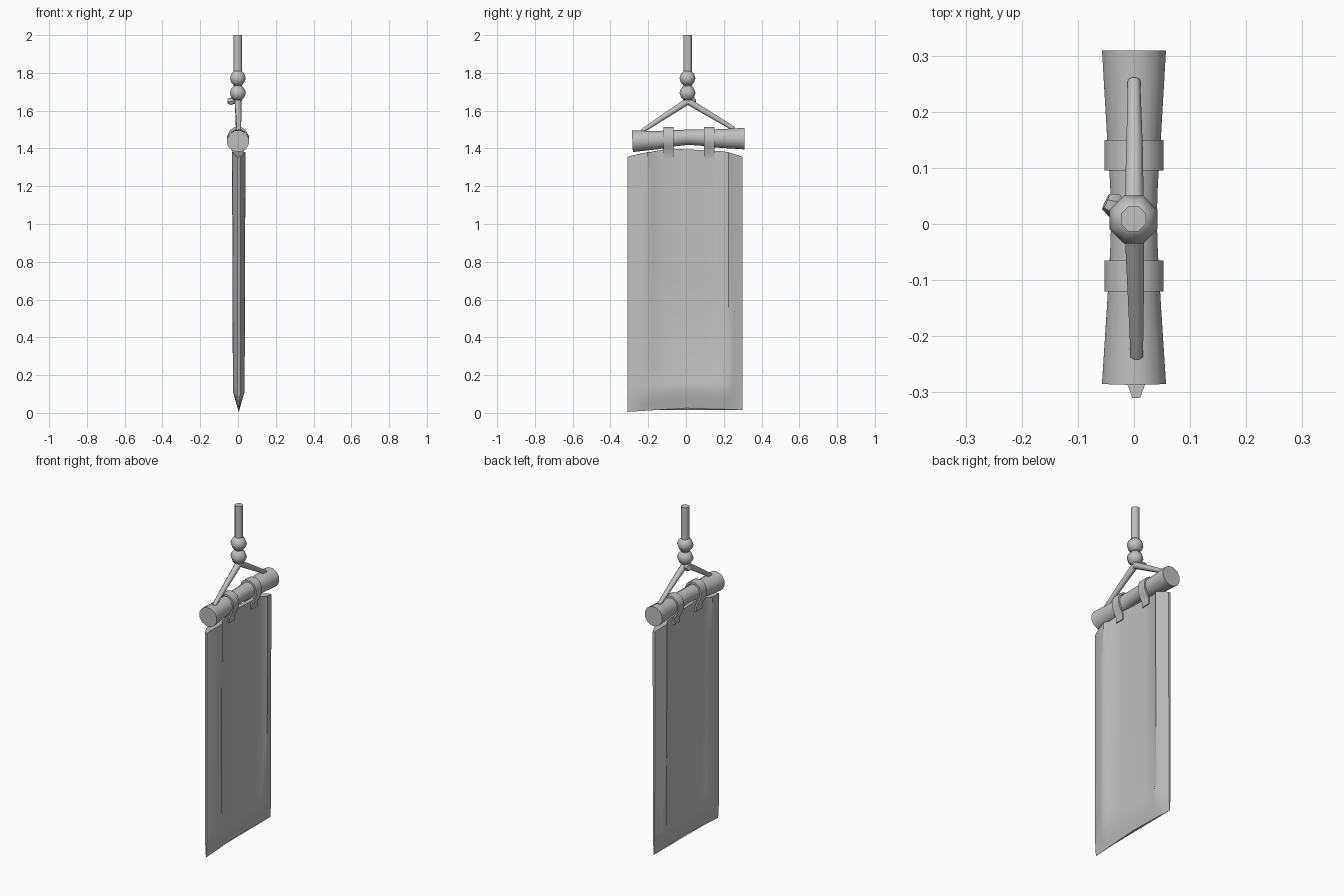
import bpy
import math
from mathutils import Vector

default = bpy.data.objects.get("Cube")
if default:
    bpy.data.objects.remove(default, do_unlink=True)

# One plain grey for everything
grey = bpy.data.materials.new("plain grey")
grey.use_nodes = True
GREY = (0.53, 0.53, 0.53, 1)
grey.diffuse_color = GREY
grey.node_tree.nodes["Principled BSDF"].inputs["Base Color"].default_value = GREY


def loft(name, rings, angle=40):
    """Skin equal-length closed rings of points and cap both ends."""
    n = len(rings[0])
    verts = [p for ring in rings for p in ring]
    faces = [tuple(reversed(range(n))), tuple(range(len(verts) - n, len(verts)))]
    for a in range(0, len(verts) - n, n):
        for i in range(n):
            j = (i + 1) % n
            faces.append((a + i, a + j, a + n + j, a + n + i))
    mesh = bpy.data.meshes.new(name)
    mesh.from_pydata(verts, [], faces)
    mesh.materials.append(grey)
    obj = bpy.data.objects.new(name, mesh)
    bpy.context.collection.objects.link(obj)
    bpy.ops.object.select_all(action='DESELECT')
    obj.select_set(True)
    bpy.context.view_layer.objects.active = obj
    bpy.ops.object.mode_set(mode='EDIT')
    bpy.ops.mesh.select_all(action='SELECT')
    bpy.ops.mesh.normals_make_consistent(inside=False)
    bpy.ops.object.mode_set(mode='OBJECT')
    bpy.ops.object.shade_smooth_by_angle(angle=math.radians(angle))


def sweep(name, path, radii, sides=8, angle=50):
    """Round tube of varying radius along a path."""
    pts = [Vector(p) for p in path]
    rings = []
    for k, p in enumerate(pts):
        along = (pts[min(k + 1, len(pts) - 1)] - pts[max(k - 1, 0)]).normalized()
        u = along.cross(Vector((1, 0, 0))).normalized()
        v = along.cross(u)
        rings.append([p + radii[k] * (math.cos(t) * u + math.sin(t) * v)
                      for t in (2 * math.pi * (i + 0.5) / sides for i in range(sides))])
    loft(name, rings, angle)


# Cloth with thick side rolls around a sunken panel:
# (y, half thickness, top z, bottom z, whether the column is in the panel)
columns = [(-0.31, 0.007, 1.355, 0.005, 0), (-0.285, 0.016, 1.363, 0.007, 0),
           (-0.24, 0.029, 1.372, 0.01, 0), (-0.205, 0.035, 1.38, 0.012, 0),
           (-0.175, 0.017, 1.383, 0.014, 1), (-0.09, 0.013, 1.4, 0.02, 1),
           (0.0, 0.012, 1.395, 0.025, 1), (0.11, 0.013, 1.39, 0.022, 1),
           (0.195, 0.017, 1.385, 0.02, 1), (0.225, 0.035, 1.38, 0.018, 0),
           (0.25, 0.025, 1.372, 0.018, 0), (0.28, 0.014, 1.363, 0.016, 0),
           (0.3, 0.007, 1.355, 0.015, 0)]
# (height fraction, roll fullness, how much the panel is filled out)
rows = [(0, 0.06, 1), (0.03, 0.4, 1), (0.07, 0.85, 1), (0.1, 0.88, 0.9),
        (0.15, 0.9, 0), (0.5, 0.94, 0), (0.85, 1, 0), (1, 1, 0)]
MIDDLE, FULL = 0.004, 0.033
cloth = []
for t, puff, fill in rows:
    near, far = [], []
    for y, half, top, bottom, panel in columns:
        h = half + (FULL - half) * fill * panel
        h *= max(puff, 1 - fill) if panel else puff
        z = bottom + t * (top - bottom)
        near.append((MIDDLE + h, y, z))
        far.append((MIDDLE - h, y, z))
    cloth.append(near + far[::-1])
loft("banner_cloth", cloth)

# Crossbar, waisted in the middle
sweep("crossbar",
      [(0, -0.284, 1.438), (0, -0.15, 1.444), (0, -0.05, 1.455), (0, 0.01, 1.459),
       (0, 0.07, 1.458), (0, 0.16, 1.453), (0, 0.309, 1.452)],
      [0.059, 0.05, 0.044, 0.042, 0.044, 0.05, 0.059], sides=12)

# Straps looped over the crossbar and tucked in against the sunken panel
arch = [(0.024, 1.345), (0.026, 1.375), (0.044, 1.41), (0.053, 1.435),
        (0.053, 1.468), (0.042, 1.497), (0.018, 1.513)]
outer = arch + [(-x, z) for x, z in reversed(arch)]
for name, y0, y1 in (("strap_front", -0.12, -0.065), ("strap_back", 0.095, 0.15)):
    rings = []
    for x, z in outer:
        inward = (Vector((0, 1.45)) - Vector((x, z))).normalized() * 0.012
        if z < 1.44:
            inward = Vector((-math.copysign(0.012, x), 0))
        ix, iz = x + inward.x, z + inward.y
        rings.append([(x, y0, z), (x, y1, z), (ix, y1, iz), (ix, y0, iz)])
    loft(name, rings)

# Two slanting cords and a short knot tail
knot = (0, 0.01, 1.65)
sweep("cord_front", [knot, (0.003, -0.11, 1.573), (0.005, -0.235, 1.49)],
      [0.019, 0.016, 0.012])
sweep("cord_back", [knot, (0.001, 0.13, 1.578), (0, 0.255, 1.503)],
      [0.019, 0.016, 0.012])
sweep("knot_tail", [(0, 0.015, 1.652), (-0.025, 0.027, 1.65), (-0.035, 0.033, 1.65),
                    (-0.05, 0.04, 1.652)],
      [0.014, 0.015, 0.022, 0.016], sides=6)

# Two beads and the hanging cord
for name, z in (("lower_bead", 1.694), ("upper_bead", 1.772)):
    sweep(name, [(-0.001, 0.008, z + d) for d in (-0.039, -0.022, 0, 0.022, 0.039)],
          [0.022, 0.038, 0.046, 0.038, 0.022])
sweep("hanging_cord", [(-0.001, 0.009, 1.65), (-0.001, 0.009, 2.0)], [0.024, 0.024])
